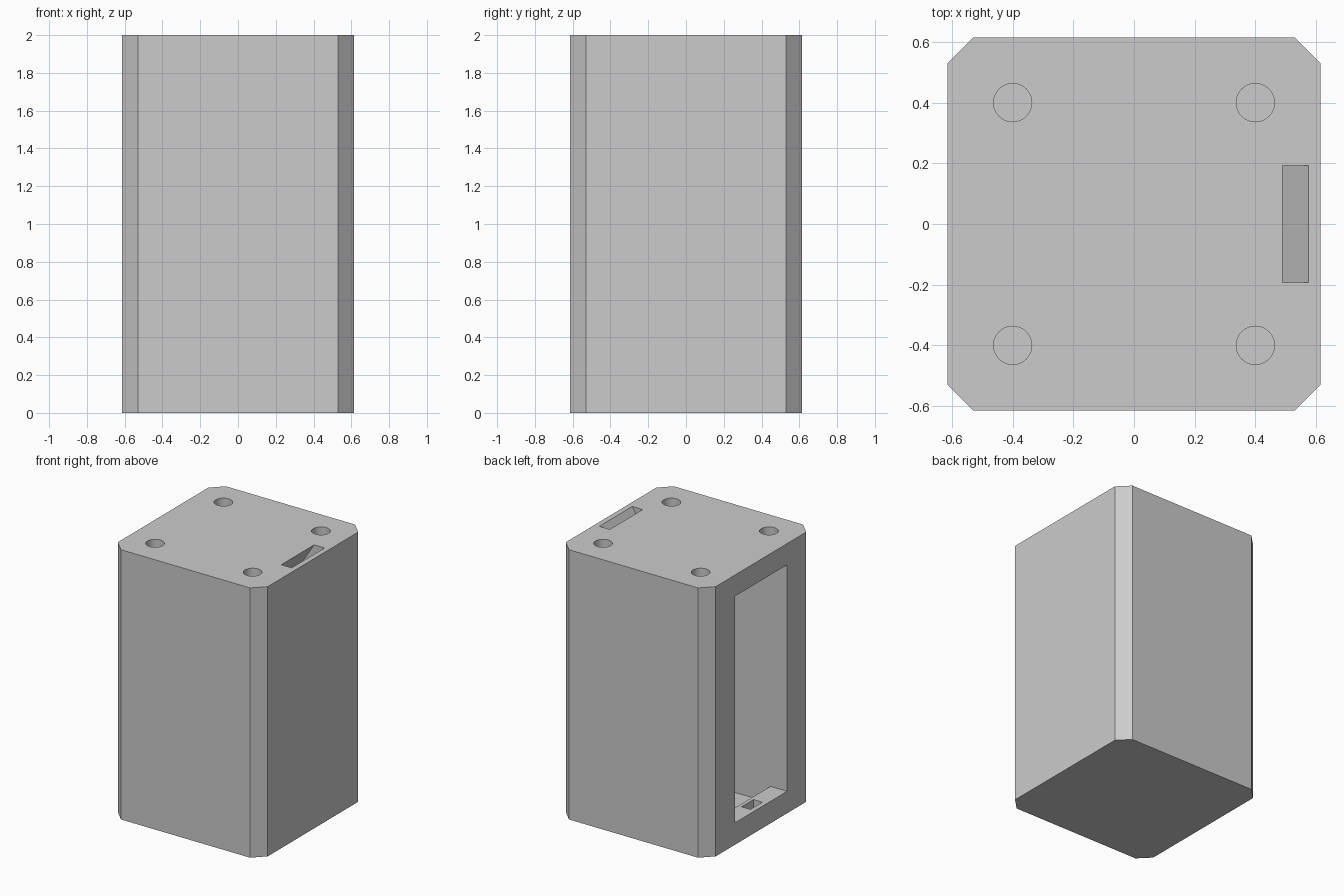
import bpy, bmesh, math

if "Cube" in bpy.data.objects:
    bpy.data.objects.remove(bpy.data.objects["Cube"])

grey = bpy.data.materials.new("plain grey")
grey.diffuse_color = (0.6, 0.6, 0.6, 1)
grey.use_nodes = True
grey.node_tree.nodes["Principled BSDF"].inputs["Base Color"].default_value = grey.diffuse_color


def prism(name, pts, vec):
    """Closed prism: a flat outline extruded along vec."""
    bm = bmesh.new()
    face = bm.faces.new([bm.verts.new(p) for p in pts])
    out = bmesh.ops.extrude_face_region(bm, geom=[face])["geom"]
    bmesh.ops.translate(bm, vec=vec,
                        verts=[v for v in out if isinstance(v, bmesh.types.BMVert)])
    bmesh.ops.recalc_face_normals(bm, faces=bm.faces)
    mesh = bpy.data.meshes.new(name)
    bm.to_mesh(mesh)
    bm.free()
    mesh.materials.append(grey)
    ob = bpy.data.objects.new(name, mesh)
    bpy.context.collection.objects.link(ob)
    return ob


def side_prism(name, xz, half):
    """Side profile in x and z, extruded evenly about y = 0."""
    return prism(name, [(x, -half, z) for x, z in xz], (0, 2 * half, 0))


# Housing block with chamfered upright edges
R, C = 0.615, 0.53
outline = [(C, -R), (R, -C), (R, C), (C, R), (-C, R), (-R, C), (-R, -C), (-C, -R)]
body = prism("housing", [(x, y, 0) for x, y in outline], (0, 0, 2))

# Hollow: side opening with a raised sill, then a deeper floor behind it
LIP = -0.478
cutters = [side_prism("hollow_cutter", [
    (-0.7, 0.163), (LIP, 0.163), (LIP, 0.04), (0.53, 0.04),
    (0.53, 1.842), (-0.7, 1.842)], 0.306)]

# Slanted slot through the top
cutters.append(side_prism("slot_cutter", [
    (0.522, 2.05), (0.608, 2.05), (0.446, 1.8), (0.36, 1.8)], 0.193))

# Small catch notch in the sill
cutters.append(side_prism("notch_cutter", [
    (-0.577, 0.09), (-0.505, 0.09), (-0.505, 0.25), (-0.577, 0.25)], 0.07))

# Four round blind holes in the top
N = 48
for sx in (-1, 1):
    for sy in (-1, 1):
        ring = [(sx * 0.4 + 0.063 * math.cos(math.tau * i / N),
                 sy * 0.4 + 0.063 * math.sin(math.tau * i / N), 1.9) for i in range(N)]
        cutters.append(prism("hole_cutter", ring, (0, 0, 0.2)))

# Cut everything out of the housing, then remove the cutters
bpy.context.view_layer.objects.active = body
for cut in cutters:
    mod = body.modifiers.new("cut", "BOOLEAN")
    mod.operation = "DIFFERENCE"
    mod.solver = "EXACT"
    mod.object = cut
    cut.hide_render = True
    bpy.ops.object.modifier_apply(modifier=mod.name)
for cut in cutters:
    bpy.data.objects.remove(cut)

# Smooth hole walls, crisp edges elsewhere
bpy.ops.object.select_all(action="DESELECT")
body.select_set(True)
bpy.ops.object.shade_smooth_by_angle(angle=math.radians(25))
